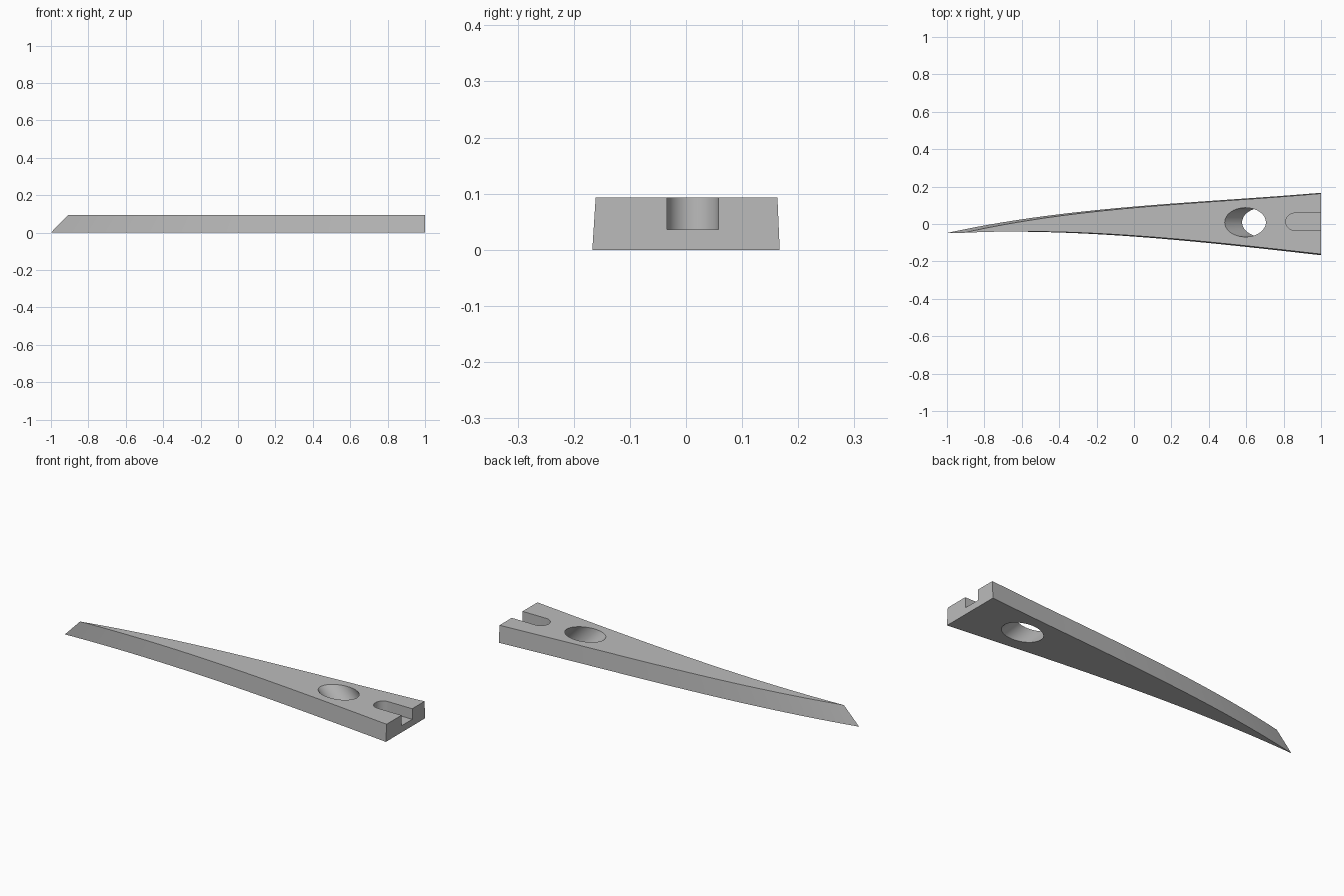
import bpy, bmesh
from math import sin, cos, pi, radians
from mathutils import Vector

cube = bpy.data.objects.get("Cube")
if cube:
    bpy.data.objects.remove(cube, do_unlink=True)

HEIGHT = 0.093
STEPS = 40

grey = bpy.data.materials.new("plain grey")
grey.use_nodes = True
grey.diffuse_color = (0.5, 0.5, 0.5, 1)
grey.node_tree.nodes["Principled BSDF"].inputs["Base Color"].default_value = (0.5, 0.5, 0.5, 1)


def make_object(name, bm):
    bmesh.ops.remove_doubles(bm, verts=bm.verts, dist=1e-5)
    bmesh.ops.recalc_face_normals(bm, faces=bm.faces)
    mesh = bpy.data.meshes.new(name)
    bm.to_mesh(mesh)
    bm.free()
    mesh.materials.append(grey)
    obj = bpy.data.objects.new(name, mesh)
    bpy.context.collection.objects.link(obj)
    return obj


def curve(u, a, b, c, d):
    v = 1 - u
    return a*v**3 + 3*b*u*v*v + 3*c*u*u*v + d*u**3


def outline(z, tip_x, back, front):
    """Tapering outline from the pointed tip to the wide end."""
    us = [i / STEPS for i in range(STEPS + 1)]
    x = lambda u: tip_x + u * (1 - tip_x)
    far = [(x(u), curve(u, *back), z) for u in us]
    near = [(x(u), curve(u, *front), z) for u in us[:0:-1]]
    return far + near


def prism(name, lower, upper):
    """Solid between two outlines with matching points."""
    bm = bmesh.new()
    low = [bm.verts.new(p) for p in lower]
    top = [bm.verts.new(p) for p in upper]
    bm.faces.new(low[::-1])
    bm.faces.new(top)
    for i in range(len(low)):
        j = (i + 1) % len(low)
        bm.faces.new((low[i], low[j], top[j], top[i]))
    return make_object(name, bm)


# Wedge body, with a sloping tip and slightly leaning sides
body = prism("wedge_body",
             outline(0, -1, (-0.048, 0.098, 0.110, 0.167), (-0.048, -0.0165, -0.091, -0.167)),
             outline(HEIGHT, -0.91, (-0.047, 0.096, 0.107, 0.163), (-0.047, -0.0165, -0.089, -0.161)))

# Round hole slanting through the body at 45 degrees
def ring(z):
    cx = 0.595 + HEIGHT - z
    return [(cx + 0.11*cos(2*pi*i/64), 0.009 + 0.078*sin(2*pi*i/64), z) for i in range(64)]

hole = prism("slanted_hole_cutter", ring(-0.1), ring(0.2))

# Open slot with a rounded inner end
def slot_outline(z):
    r, cx, cy = 0.046, 0.858, 0.012
    arc = [(cx + r*cos(pi/2 + pi*i/32), cy + r*sin(pi/2 + pi*i/32), z) for i in range(33)]
    return arc + [(1.1, cy - r, z), (1.1, cy + r, z)]

slot = prism("end_slot_cutter", slot_outline(0.036), slot_outline(0.2))

bpy.ops.object.select_all(action='DESELECT')
body.select_set(True)
bpy.context.view_layer.objects.active = body
for cutter in (hole, slot):
    mod = body.modifiers.new(cutter.name, 'BOOLEAN')
    mod.operation = 'DIFFERENCE'
    mod.solver = 'EXACT'
    mod.object = cutter
    bpy.ops.object.modifier_apply(modifier=mod.name)
    bpy.data.objects.remove(cutter, do_unlink=True)

bpy.ops.object.shade_smooth_by_angle(angle=radians(30))
